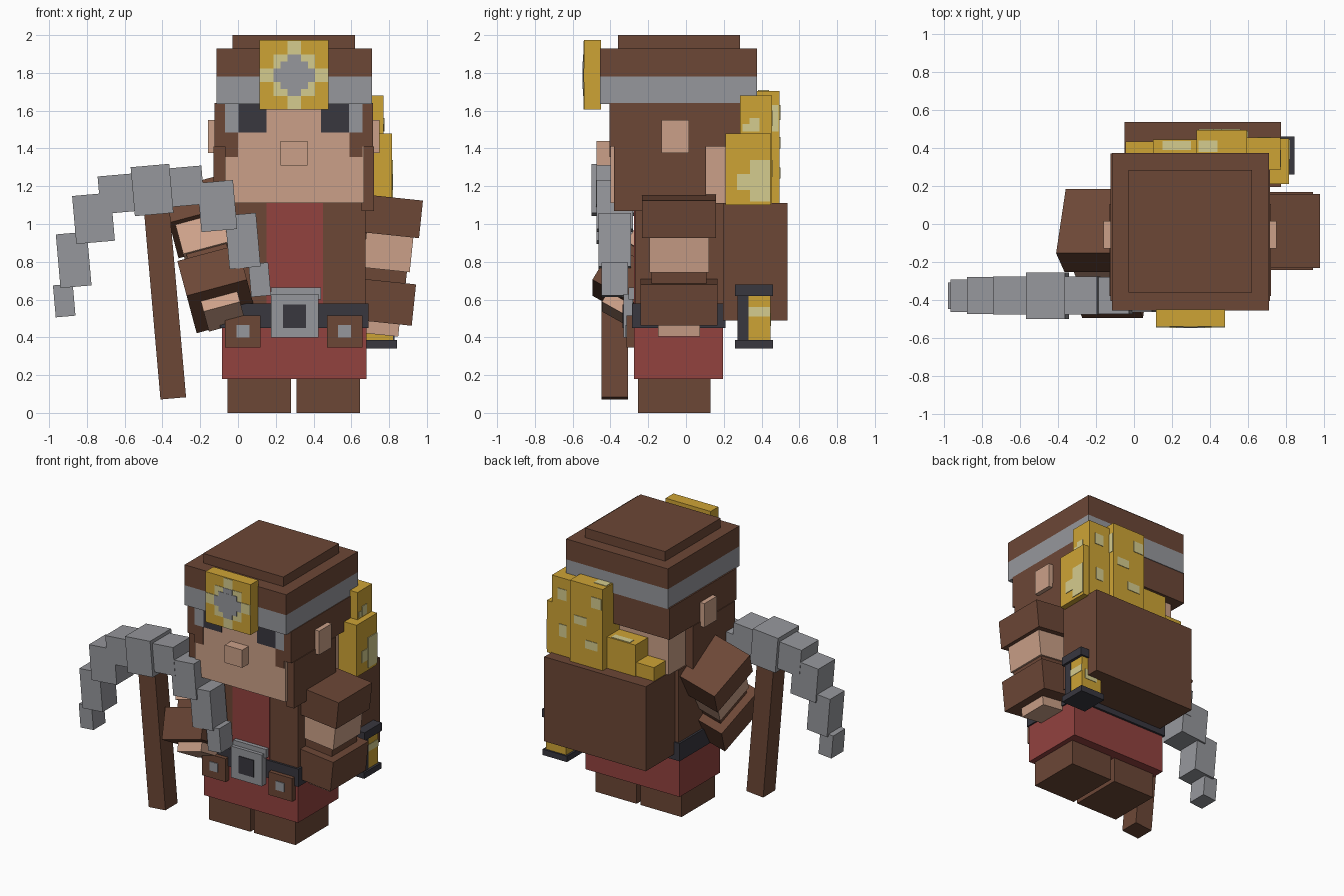
import bpy, math
from mathutils import Matrix, Vector, Euler

CX = 0.295  # symmetry plane of the body


def material(name, rgb):
    m = bpy.data.materials.new(name)
    lin = [((c / 255 + 0.055) / 1.055) ** 2.4 for c in rgb]
    m.diffuse_color = (*lin, 1)
    return m


BROWN = material("brown leather", (108, 71, 54))
SKIN = material("skin", (203, 160, 136))
RED = material("red cloth", (146, 66, 63))
GREY = material("grey metal", (150, 151, 156))
DARK = material("dark charcoal", (56, 55, 63))
GOLD = material("gold", (206, 164, 53))
PALE = material("pale gold", (213, 204, 142))


def box(name, mat, x0, x1, y0, y1, z0, z1, frame=None):
    """Axis-aligned box, optionally placed in a rotated frame."""
    vs = [(x, y, z) for x in (x0, x1) for y in (y0, y1) for z in (z0, z1)]
    fs = [(0, 1, 3, 2), (4, 6, 7, 5), (0, 4, 5, 1), (2, 3, 7, 6), (0, 2, 6, 4), (1, 5, 7, 3)]
    me = bpy.data.meshes.new(name)
    me.from_pydata(vs, [], fs)
    me.materials.append(mat)
    ob = bpy.data.objects.new(name, me)
    bpy.context.collection.objects.link(ob)
    if frame:
        ob.matrix_world = frame
    return ob


def pair(name, mat, x0, x1, *rest):
    box(name + "_left", mat, x0, x1, *rest)
    box(name + "_right", mat, 2 * CX - x1, 2 * CX - x0, *rest)


def frame(loc, rx, ry):
    return Matrix.Translation(Vector(loc)) @ Euler((math.radians(rx), math.radians(ry), 0)).to_matrix().to_4x4()


# Legs, tunic, torso and belt
pair("leg", BROWN, -0.055, 0.28, -0.255, 0.13, 0, 0.2)
box("tunic_skirt", RED, -0.085, 0.68, -0.275, 0.195, 0.18, 0.46)
box("torso", BROWN, -0.08, 0.675, -0.27, 0.2, 0.46, 1.11)
box("shirt_panel", RED, 0.15, 0.45, -0.276, -0.268, 0.57, 1.11)
box("belt", DARK, -0.095, 0.69, -0.285, 0.21, 0.45, 0.58)
box("buckle", GREY, 0.175, 0.425, -0.33, -0.28, 0.4, 0.63)
box("buckle_tongue", GREY, 0.175, 0.44, -0.305, -0.27, 0.6, 0.665)
box("buckle_center", DARK, 0.237, 0.36, -0.335, -0.328, 0.45, 0.575)
pair("pouch", BROWN, -0.07, 0.12, -0.315, -0.27, 0.345, 0.515)
pair("pouch_stud", GREY, -0.008, 0.06, -0.321, -0.313, 0.4, 0.465)

# Head, hair and face
box("head", SKIN, -0.07, 0.667, -0.4, 0.3, 1.11, 1.64)
pair("side_hair", BROWN, -0.125, -0.065, -0.405, 0.37, 1.41, 1.64)
pair("sideburn", BROWN, -0.13, -0.065, -0.38, 0.105, 1.07, 1.41)
box("back_hair", BROWN, -0.125, 0.715, 0.29, 0.37, 1.41, 1.64)
box("nose", SKIN, 0.225, 0.367, -0.475, -0.39, 1.31, 1.44)
pair("ear", SKIN, -0.16, -0.06, -0.13, 0.015, 1.375, 1.55)
pair("eye_white", GREY, -0.069, 0.003, -0.406, -0.398, 1.485, 1.635)
pair("eye_pupil", DARK, 0.003, 0.15, -0.406, -0.398, 1.485, 1.635)
pair("cheek_hair", BROWN, -0.069, 0.0, -0.406, -0.398, 1.355, 1.485)

# Hat with metal band and gold badge
box("hat_crown", BROWN, -0.03, 0.62, -0.36, 0.285, 1.92, 2.0)
box("hat_body", BROWN, -0.115, 0.71, -0.455, 0.375, 1.78, 1.93)
box("hat_band", GREY, -0.115, 0.71, -0.455, 0.375, 1.635, 1.78)
box("badge", GOLD, 0.115, 0.48, -0.54, -0.45, 1.605, 1.975)
u = 0.0365
badge = frame((0.115, -0.54, 1.605), 0, 0)
for depth, mat, cells in (
        (0.003, PALE, ((2, 8, 2, 8), (4, 6, 0, 10), (0, 10, 4, 6))),
        (0.006, GREY, ((4, 6, 2, 8), (2, 8, 4, 6), (3, 7, 3, 7)))):
    for i, (a, b, c, d) in enumerate(cells):
        box("badge_inlay", mat, a * u, b * u, -depth - i * 0.0004, 0.001, c * u, d * u, badge)

# Arms: stacked sleeve, skin and hand blocks below the shoulder frame
for side, fr in (("right", frame((0.825, -0.037, 1.14), 0, 6)),
                 ("left", frame((-0.235, 0.015, 1.12), -30, -15))):
    for part, mat, w, d, top, bottom in (
            ("upper_sleeve", BROWN, 0.31, 0.39, 0, -0.2),
            ("elbow", SKIN, 0.25, 0.315, -0.19, -0.385),
            ("cuff", BROWN, 0.22, 0.29, -0.38, -0.45),
            ("lower_sleeve", BROWN, 0.33, 0.41, -0.445, -0.665),
            ("hand", SKIN, 0.2, 0.22, -0.66, -0.73)):
        box(f"{side}_{part}", mat, -w / 2, w / 2, -d / 2, d / 2, bottom, top, fr)

# Pickaxe: handle, then curved head made of tilted blocks (x, z, width, height, depth)
box("pick_handle", BROWN, -0.068, 0.068, -0.07, 0.07, -0.52, 0.52, frame((-0.388, -0.378, 0.595), 0, -5))
for x, z, w, h, d in ((-0.92, 0.595, 0.105, 0.17, 0.14), (-0.87, 0.81, 0.165, 0.285, 0.17),
                      (-0.765, 1.03, 0.205, 0.255, 0.195), (-0.64, 1.16, 0.19, 0.2, 0.2),
                      (-0.455, 1.18, 0.205, 0.26, 0.245), (-0.27, 1.2, 0.17, 0.205, 0.2),
                      (-0.11, 1.095, 0.19, 0.26, 0.195), (0.025, 0.91, 0.165, 0.285, 0.17),
                      (0.115, 0.705, 0.105, 0.175, 0.14)):
    box("pick_head", GREY, -w / 2, w / 2, -d / 2, d / 2, -h / 2, h / 2, frame((x, -0.377, z), 0, -5))

# Backpack filled with gold blocks
box("backpack", BROWN, -0.05, 0.775, 0.195, 0.537, 0.49, 1.11)
box("gold_side", GOLD, 0.62, 0.815, 0.21, 0.45, 1.1, 1.48)
box("gold_corner", GOLD, 0.55, 0.77, 0.285, 0.455, 1.1, 1.68)
box("gold_tall", GOLD, 0.33, 0.595, 0.3, 0.495, 1.1, 1.705)
box("gold_step", GOLD, 0.1, 0.34, 0.28, 0.445, 1.1, 1.34)
box("gold_low", GOLD, -0.045, 0.11, 0.27, 0.435, 1.1, 1.21)

# Pale patches inlaid on the gold
for x0, x1, y0, y1, z0, z1 in (
        (0.81, 0.819, 0.27, 0.446, 1.18, 1.265), (0.81, 0.82, 0.34, 0.446, 1.12, 1.34),
        (0.765, 0.774, 0.3, 0.37, 1.49, 1.53), (0.765, 0.775, 0.335, 0.39, 1.49, 1.56),
        (0.59, 0.599, 0.455, 0.49, 1.49, 1.63),
        (0.34, 0.42, 0.49, 0.499, 1.55, 1.63), (0.46, 0.56, 0.49, 0.499, 1.4, 1.46),
        (0.37, 0.47, 0.49, 0.499, 1.24, 1.3), (0.34, 0.44, 0.38, 0.44, 1.7, 1.709),
        (0.15, 0.3, 0.39, 0.438, 1.335, 1.344), (0.65, 0.72, 0.45, 0.459, 1.52, 1.6),
        (0.65, 0.71, 0.45, 0.459, 1.25, 1.34)):
    box("gold_highlight", PALE, x0, x1, y0, y1, z0, z1)

# Lantern hung on the backpack corner
box("lantern_base", DARK, 0.645, 0.842, 0.26, 0.46, 0.342, 0.385)
box("lantern_cap", DARK, 0.645, 0.845, 0.26, 0.46, 0.62, 0.68)
box("lantern_glass", GOLD, 0.66, 0.825, 0.275, 0.447, 0.38, 0.625)
box("lantern_pillar", DARK, 0.82, 0.829, 0.273, 0.33, 0.385, 0.62)
box("lantern_glow_side", PALE, 0.82, 0.828, 0.33, 0.446, 0.51, 0.56)
box("lantern_glow_back", PALE, 0.7, 0.8, 0.442, 0.45, 0.46, 0.53)
